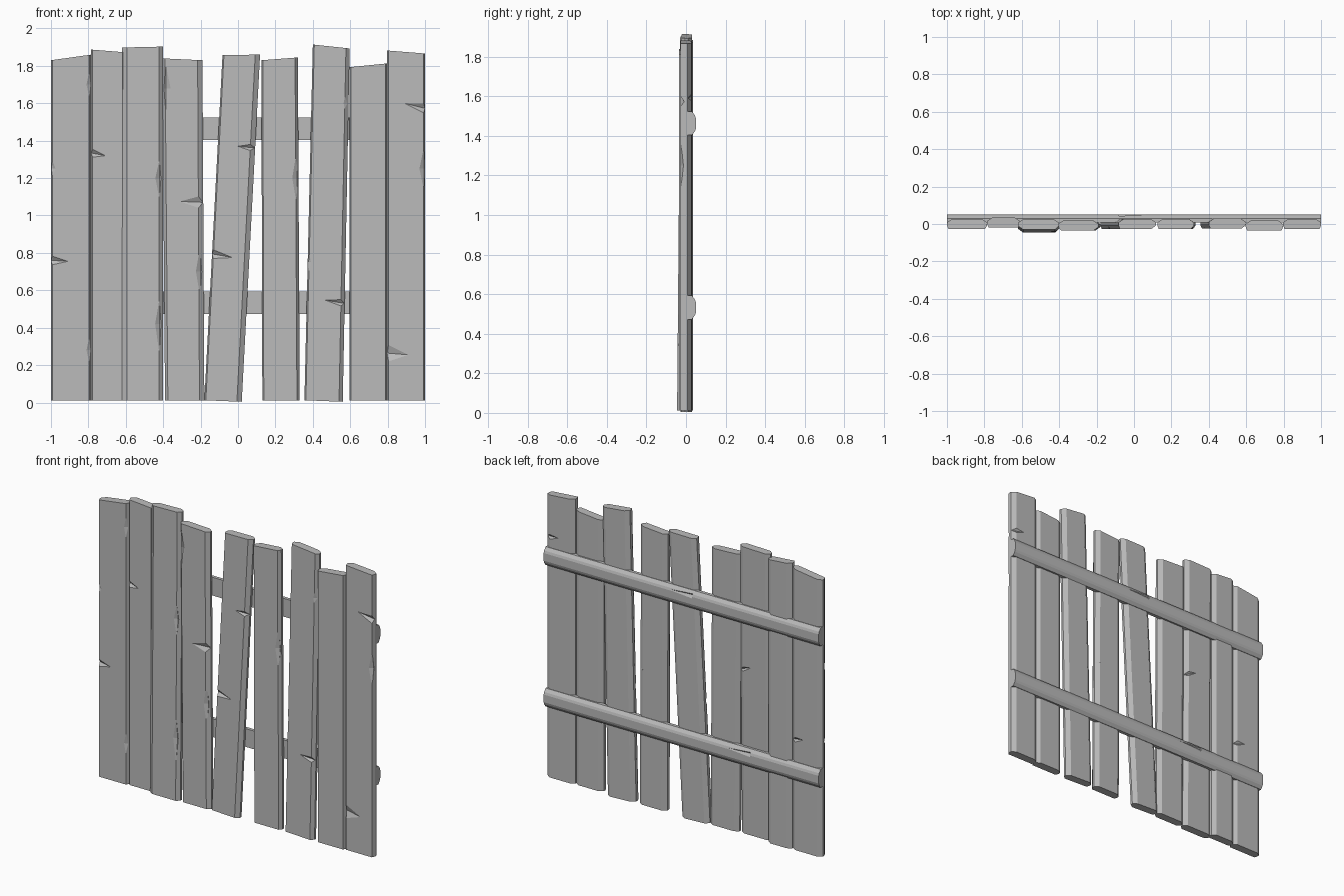
import bpy, bmesh
from mathutils import Vector

cube = bpy.data.objects.get("Cube")
if cube:
    bpy.data.objects.remove(cube, do_unlink=True)

wood = bpy.data.materials.new("grey_wood")
wood.use_nodes = True
GREY = (0.5, 0.5, 0.5, 1)
wood.diffuse_color = GREY
wood.node_tree.nodes["Principled BSDF"].inputs["Base Color"].default_value = GREY


def add_object(name, bm):
    bmesh.ops.recalc_face_normals(bm, faces=bm.faces)
    mesh = bpy.data.meshes.new(name)
    bm.to_mesh(mesh)
    bm.free()
    mesh.materials.append(wood)
    obj = bpy.data.objects.new(name, mesh)
    bpy.context.collection.objects.link(obj)
    return obj


def loft(name, ring_a, ring_b):
    """Solid beam between two matching end outlines."""
    bm = bmesh.new()
    a = [bm.verts.new(p) for p in ring_a]
    b = [bm.verts.new(p) for p in ring_b]
    bm.faces.new(a)
    bm.faces.new(b)
    for i in range(len(a)):
        j = (i + 1) % len(a)
        bm.faces.new((a[i], a[j], b[j], b[i]))
    return add_object(name, bm)


def spike(bm, base, tip, across, depth):
    """Diamond-based spike used to cut a split or a chip."""
    base, tip = Vector(base), Vector(tip)
    out = Vector(depth)
    side = Vector(across)
    ring = [bm.verts.new(base + v) for v in (side, out, -side, -out)]
    end = bm.verts.new(tip)
    bm.faces.new(ring)
    for i in range(4):
        bm.faces.new((ring[i], ring[(i + 1) % 4], end))


def carve(obj, cutters):
    """Subtract each cutter mesh from the beam."""
    for bm in cutters:
        tool = add_object("cutter", bm)
        mod = obj.modifiers.new("carve", "BOOLEAN")
        mod.operation = "DIFFERENCE"
        mod.solver = "EXACT"
        mod.object = tool
        bpy.context.view_layer.objects.active = obj
        bpy.ops.object.modifier_apply(modifier=mod.name)
        bpy.data.objects.remove(tool, do_unlink=True)


def split(x0, z0, x1, z1, y, h=0.025):
    bm = bmesh.new()
    spike(bm, (x0, y, z0), (x1, y, z1), (0, 0, h), (0, 0.02, 0))
    return bm


def chip(x, y, z, length=0.12, width=0.025):
    """Long vertical chip: two spikes joined base to base."""
    bm = bmesh.new()
    ring = [bm.verts.new((x + dx * width, y + dy * 0.016, z))
            for dx, dy in ((1, 0), (0, 1), (-1, 0), (0, -1))]
    for s in (1, -1):
        end = bm.verts.new((x, y, z + s * length))
        for i in range(4):
            bm.faces.new((ring[i], ring[(i + 1) % 4], end))
    return bm


def plank_ring(left, right, z_left, z_right, yc, cl, cr):
    t, back, flat = 0.027, 0.028, 0.008
    outline = [(left, -flat), (left + cl, -t), (right - cr, -t), (right, -flat),
               (right, flat), (right - back, t), (left + back, t), (left, flat)]
    return [(x, y + yc, z_left + (z_right - z_left) * (x - left) / (right - left))
            for x, y in outline]


# Planks: bottom x pair, top x pair, top z pair, y bottom, y top, front bevels
S, W = 0.008, 0.026
planks = [
    (-1.0, -.785, -1.0, -.785, 1.83, 1.86, 0, 0, S, 0.012),
    (-.785, -.61, -.785, -.61, 1.887, 1.873, .008, .008, S, S),
    (-.62, -.40, -.62, -.40, 1.898, 1.903, -.018, -.002, W, 0.022),
    (-.39, -.18, -.405, -.19, 1.84, 1.83, -.008, -.008, 0.015, W),
    (-.18, .02, -.083, .118, 1.858, 1.86, 0, 0, S, W),
    (.13, .33, .125, .32, 1.83, 1.845, 0, 0, S, 0.015),
    (.355, .56, .40, .597, 1.914, 1.893, .003, .003, S, 0.02),
    (.597, .797, .597, .797, 1.793, 1.813, -.008, -.008, S, S),
    (.797, 1.0, .797, 1.0, 1.882, 1.866, 0, 0, S, S),
]
F, B = -0.027, 0.027
cuts = {
    1: [split(-1.0, .76, -.91, .755, F), chip(-.785, F, 1.7),
        chip(-.785, F, .28), chip(-1.0, F, 1.25, 0.06), split(-.78, .73, -.87, .75, B)],
    2: [split(-.79, 1.335, -.71, 1.32, F + .008)],
    3: [chip(-.42, F - .01, 1.2), chip(-.42, F - .016, .42, 0.16),
        split(-.39, 1.08, -.49, 1.12, B - .01)],
    4: [split(-.18, 1.07, -.31, 1.075, F - .008, 0.04), chip(-.385, F - .008, 1.68),
        chip(-.2, F - .008, .7, 0.15)],
    5: [split(.1, 1.36, 0, 1.37, F), split(-.14, .795, -.03, .775, F)],
    6: [chip(.315, F, 1.2, 0.15), chip(.32, B, .9, 0.05)],
    7: [split(.57, .53, .45, .55, F), chip(.585, F, 1.6), chip(.37, F, .75)],
    9: [split(1.01, 1.57, .89, 1.6, F, 0.03), split(.79, .265, .91, .255, F, 0.05),
        chip(.995, F, 1.25), split(1.01, 1.59, .91, 1.6, B)],
}
for n, (bl, br, tl, tr, zl, zr, yb, yt, cl, cr) in enumerate(planks, 1):
    tilt = 0.008 if n in (5, 7) else 0
    obj = loft(f"plank_{n}",
               plank_ring(bl, br, 0.012, 0.012 - tilt, yb, cl, cr),
               plank_ring(tl, tr, zl, zr, yt, cl, cr))
    carve(obj, cuts.get(n, []))


# Two cross rails behind the planks
def rail_ring(x, zc):
    outline = [(.008, -.06), (.008, .06), (.03, .06), (.045, .04),
               (.05, .025), (.05, -.025), (.045, -.04), (.03, -.06)]
    return [(x, y, zc + z) for y, z in outline]


for name, z, x in (("upper_rail", 1.463, -.08), ("lower_rail", 0.533, -.5)):
    rail = loft(name, rail_ring(-1, z), rail_ring(1, z))
    nick = bmesh.new()
    spike(nick, (x, .05, z + .035), (x + .2, .05, z + .03), (0, 0, .02), (0, .012, 0))
    carve(rail, [nick])
